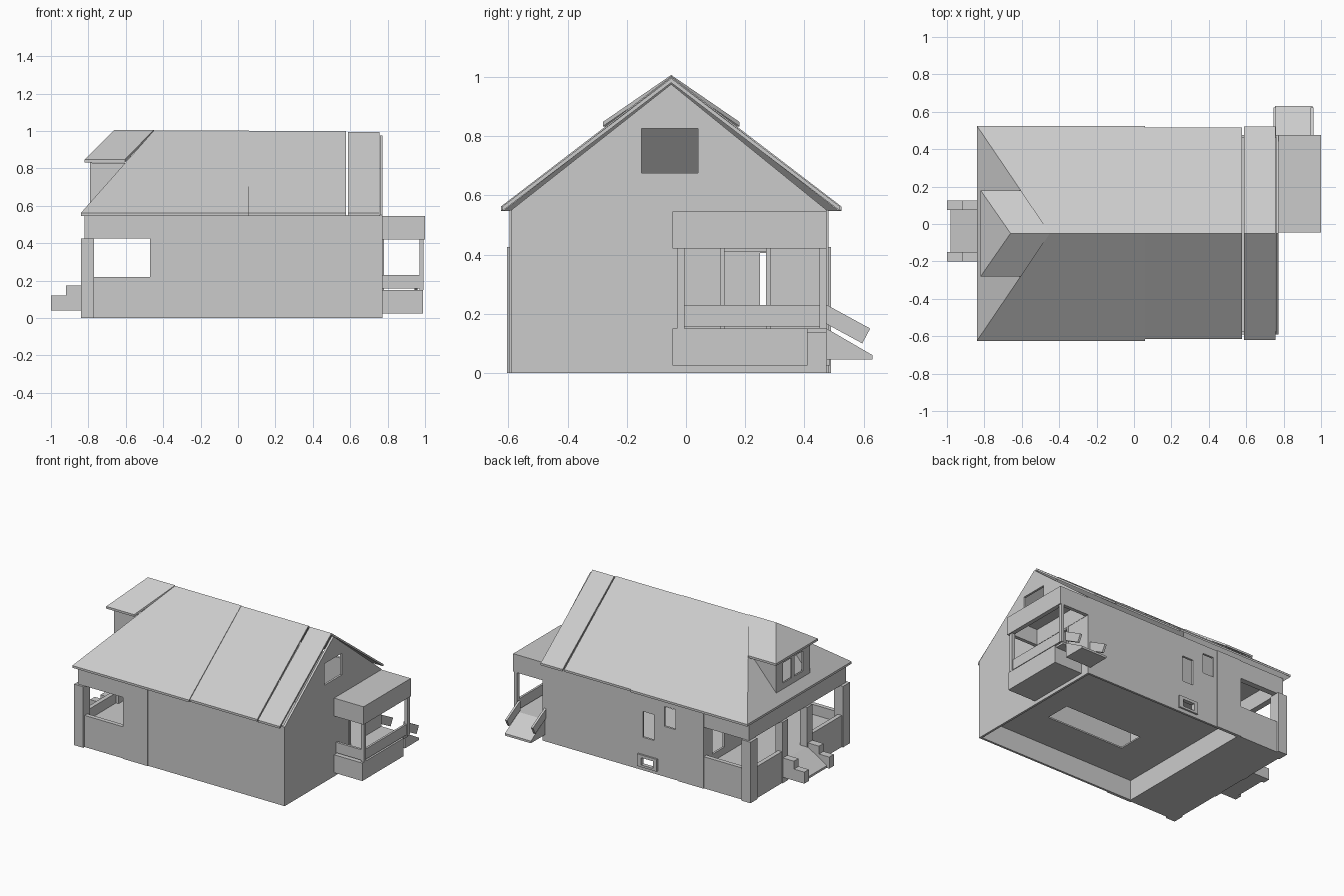
import bpy, bmesh
from mathutils import Vector

RY = -0.05            # ridge line
F, B = -0.59, 0.475   # front and back wall faces
T = 0.015             # wall and roof thickness


def prism(name, pts, offset):
    """Extrude one polygon by an offset vector."""
    bm = bmesh.new()
    lo = [bm.verts.new(p) for p in pts]
    hi = [bm.verts.new(Vector(p) + Vector(offset)) for p in pts]
    bm.faces.new(lo)
    bm.faces.new(hi[::-1])
    n = len(pts)
    for i in range(n):
        j = (i + 1) % n
        bm.faces.new((lo[j], lo[i], hi[i], hi[j]))
    bmesh.ops.recalc_face_normals(bm, faces=bm.faces)
    me = bpy.data.meshes.new(name)
    bm.to_mesh(me)
    bm.free()
    ob = bpy.data.objects.new(name, me)
    bpy.context.collection.objects.link(ob)
    return ob


def box(name, x, y, z):
    return prism(name, [(x[0], y[0], z[0]), (x[1], y[0], z[0]),
                        (x[1], y[1], z[0]), (x[0], y[1], z[0])], (0, 0, z[1] - z[0]))


def cut(ob, x, y, z):
    """Cut a box-shaped opening."""
    cutter = box("cutter", x, y, z)
    cutter.hide_render = True
    m = ob.modifiers.new("opening", 'BOOLEAN')
    m.operation, m.solver, m.object = 'DIFFERENCE', 'EXACT', cutter
    bpy.context.view_layer.objects.active = ob
    bpy.ops.object.modifier_apply(modifier=m.name)
    bpy.data.objects.remove(cutter)


def slab(name, pts):
    return prism(name, pts, (0, 0, -T))


# Main walls
box("front_wall", (-0.47, 0.77), (F, F + T), (0, 0.55))
back = box("back_wall", (-0.47, 0.77), (B - T, B), (0, 0.55))
side_y = (0.44, 0.5)
cut(back, (-0.085, 0.0), side_y, (0.23, 0.41))
cut(back, (-0.25, -0.165), side_y, (0.35, 0.49))
cut(back, (-0.085, 0.005), side_y, (0.04, 0.09))
gable = prism("gable_wall", [(0.758, F, 0), (0.758, B, 0), (0.758, B, 0.55),
                             (0.758, RY, 0.975), (0.758, F, 0.55)], (T, 0, 0))
cut(gable, (0.7, 0.8), (-0.15, 0.04), (0.675, 0.825))
cut(gable, (0.7, 0.8), (0.13, 0.27), (0.15, 0.41))

# Raised wall panels beside the front porch
box("panel_front", (-0.47, -0.28), (F - 0.006, F), (0, 0.55))
box("panel_back", (-0.47, -0.28), (B, B + 0.006), (0, 0.55))

# Basement window frame
frame = box("basement_window_frame", (-0.115, 0.035), (B, B + 0.012), (0.025, 0.11))
cut(frame, (-0.085, 0.005), (0.4, 0.6), (0.04, 0.09))

# Interior wall behind the porch, with a door and two windows
inner = box("porch_back_wall", (-0.47, -0.455), (F, B), (0, 0.55))
for y, z in (((-0.1, 0.03), (0.15, 0.4)), ((0.25, 0.38), (0.2, 0.405)),
             ((-0.45, -0.27), (0.2, 0.405))):
    cut(inner, (-0.6, -0.4), y, z)

# Floors and ceiling
floor = box("house_floor", (-0.46, 0.76), (F + 0.01, B - 0.01), (0.14, 0.15))
cut(floor, (-0.15, 0.45), (-0.3, -0.12), (0.1, 0.2))
box("porch_floor", (-0.83, -0.47), (F, B), (0, 0.15))
box("porch_ceiling", (-0.82, -0.47), (F, B), (0.53, 0.545))

# Front porch: corner posts, railings and beams
for tag, y, rail, beam in (("front", (-0.605, -0.53), (F, F + 0.03), (F, F + 0.04)),
                           ("back", (0.415, 0.49), (B - 0.03, B), (B - 0.04, B))):
    box("corner_post_" + tag, (-0.84, -0.77), y, (0, 0.425))
    box("side_rail_" + tag, (-0.77, -0.47), rail, (0, 0.22))
    box("side_beam_" + tag, (-0.82, -0.47), beam, (0.425, 0.55))
box("porch_beam", (-0.82, -0.78), (F, B), (0.425, 0.55))
for tag, post, rail in (("front", (-0.2, -0.14), (-0.53, -0.2)),
                        ("back", (0.07, 0.13), (0.13, 0.415))):
    box("entry_post_" + tag, (-0.835, -0.78), post, (0, 0.425))
    box("entry_rail_" + tag, (-0.83, -0.8), rail, (0, 0.22))

# Front entry steps with stepped side walls
for tag, y in (("front", -0.2), ("back", 0.075)):
    prism("step_cheek_" + tag, [(-1, y, 0.04), (-0.83, y, 0.04), (-0.83, y, 0.175),
                                (-0.92, y, 0.175), (-0.92, y, 0.12), (-1, y, 0.12)], (0, 0.05, 0))
prism("entry_ramp", [(-0.98, -0.15, 0.04), (-0.83, -0.15, 0.04),
                     (-0.83, -0.15, 0.15), (-0.98, -0.15, 0.055)], (0, 0.225, 0))

# Main roof in three sections, mirrored about the ridge
for tag, s in (("front", -1), ("back", 1)):
    for i, (x0, x1, top, run, z) in enumerate(((-0.84, 0.06, -0.45, 0.575, 1.002),
                                               (0.06, 0.578, 0.06, 0.565, 0.999),
                                               (0.588, 0.756, 0.588, 0.57, 0.995))):
        e = RY + s * run
        slab(f"roof_{tag}_{i}", [(x0, e, 0.562), (x1, e, 0.562), (x1, RY, z), (top, RY, z)])
slab("roof_hip", [(-0.84, RY - 0.575, 0.562), (-0.84, RY + 0.575, 0.562), (-0.45, RY, 1.002)])

# Dormer roof and walls
for tag, s in (("front", -1), ("back", 1)):
    e = RY + s * 0.23
    slab("dormer_roof_" + tag, [(-0.82, e, 0.848), (-0.605, e, 0.848),
                                (-0.45, RY, 1.006), (-0.66, RY, 1.006)])
    w = RY + s * 0.185
    prism("dormer_cheek_" + tag, [(-0.79, w, 0.61), (-0.6, w, 0.83), (-0.79, w, 0.83)],
          (0, -s * T, 0))
slab("dormer_hip", [(-0.82, RY - 0.23, 0.848), (-0.82, RY + 0.23, 0.848), (-0.66, RY, 1.006)])
dormer = box("dormer_wall", (-0.79, -0.78), (RY - 0.185, RY + 0.185), (0.6, 0.835))
for y in (-0.16, -0.035):
    cut(dormer, (-0.9, -0.7), (y, y + 0.095), (0.66, 0.8))

# Side porch: base, roof, posts and railings
box("side_porch_base", (0.77, 0.99), (-0.045, 0.41), (0.025, 0.15))
box("side_porch_landing", (0.77, 0.98), (0.41, 0.475), (0.135, 0.15))
roof = box("side_porch_roof", (0.77, 1.0), (-0.045, 0.475), (0.42, 0.545))
cut(roof, (0.775, 0.97), (-0.02, 0.45), (0.4, 0.53))
for y in (-0.03, 0.45):
    box("side_porch_post", (0.97, 0.992), (y, y + 0.025), (0.15, 0.425))
box("side_porch_rail_right", (0.97, 0.985), (-0.005, 0.475), (0.157, 0.23))
box("side_porch_rail_front", (0.77, 0.97), (-0.025, -0.008), (0.157, 0.23))
for y in (0.115, 0.27):
    box("door_frame", (0.77, 0.78), (y, y + 0.015), (0.15, 0.42))

# Side porch stairs with slanted rails
prism("side_stair", [(0.755, 0.475, 0.15), (0.755, 0.63, 0.06), (0.755, 0.63, 0.045),
                     (0.755, 0.475, 0.045)], (0.2, 0, 0))
for x in (0.745, 0.945):
    prism("side_stair_rail", [(x, 0.475, 0.23), (x, 0.622, 0.15), (x, 0.595, 0.10),
                              (x, 0.475, 0.165)], (0.015, 0, 0))
